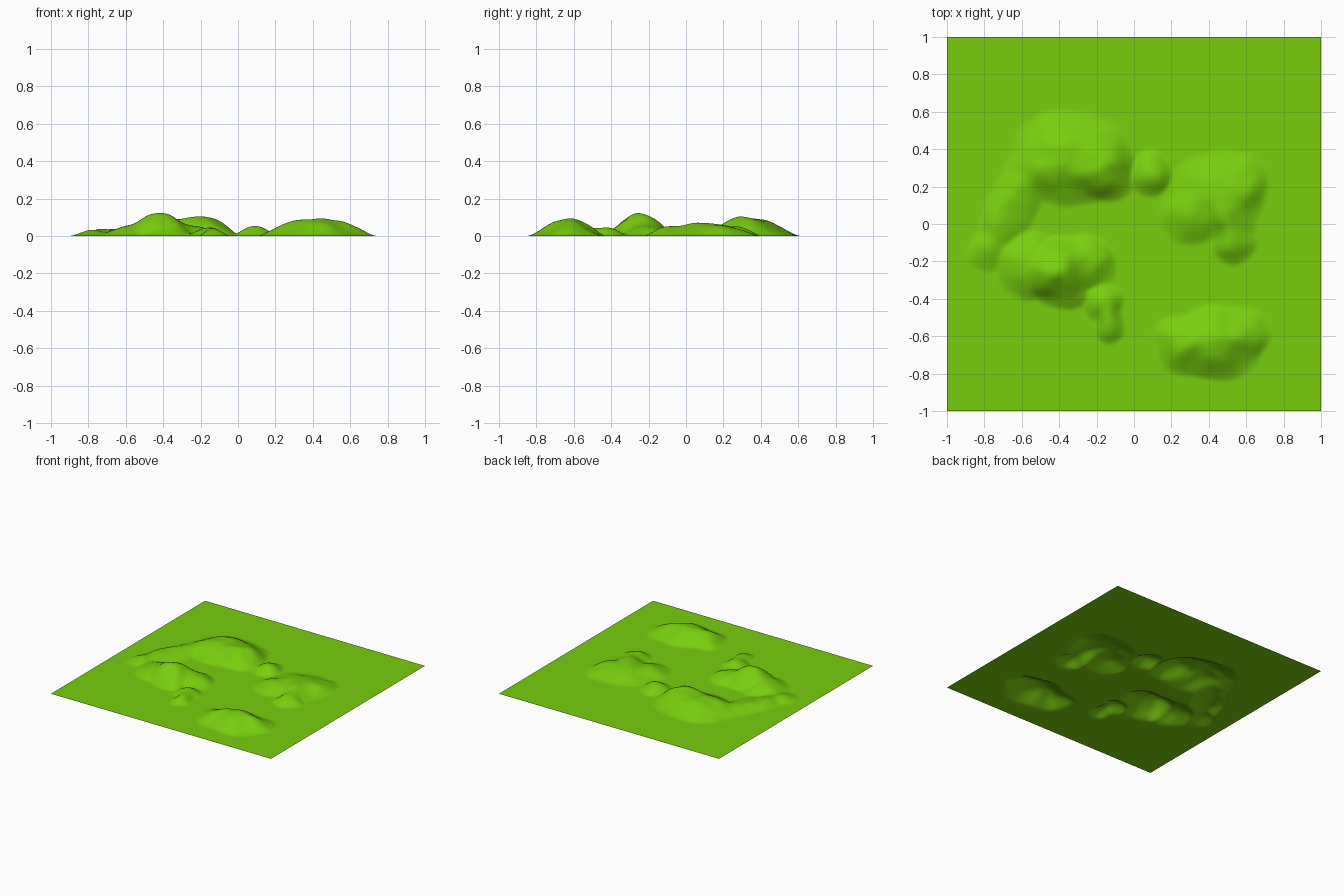
import bpy, bmesh, math
from mathutils import Vector, noise

# Hills: x, y, radius_x, radius_y, rotation (deg), height
HILLS = [
    # north-west massif
    (-0.34, 0.35, 0.33, 0.27, 0, 0.095), (-0.17, 0.30, 0.19, 0.19, 0, 0.095),
    (-0.50, 0.30, 0.18, 0.20, 0, 0.055),
    # low western arm
    (-0.62, 0.16, 0.13, 0.24, -20, 0.04), (-0.72, 0.00, 0.11, 0.22, -15, 0.036),
    (-0.78, -0.14, 0.11, 0.12, 0, 0.032),
    # south-west peak and its spurs
    (-0.41, -0.25, 0.20, 0.19, 0, 0.122), (-0.57, -0.22, 0.19, 0.20, 0, 0.06),
    (-0.27, -0.21, 0.18, 0.15, 0, 0.06), (-0.38, -0.36, 0.16, 0.12, 0, 0.045),
    # small southern knoll
    (-0.17, -0.42, 0.12, 0.13, 0, 0.045), (-0.13, -0.52, 0.09, 0.13, 0, 0.045),
    # small knoll between the two northern hills
    (0.09, 0.26, 0.12, 0.13, 0, 0.052),
    # eastern hill
    (0.45, 0.17, 0.29, 0.23, 0, 0.062), (0.60, 0.20, 0.13, 0.18, 0, 0.04),
    (0.50, 0.04, 0.17, 0.16, 0, 0.062), (0.30, 0.05, 0.15, 0.18, 0, 0.048),
    (0.53, -0.08, 0.12, 0.14, 0, 0.052),
    # south-east hill
    (0.41, -0.64, 0.31, 0.20, 0, 0.09), (0.55, -0.61, 0.19, 0.17, 15, 0.055),
    (0.27, -0.64, 0.17, 0.18, 0, 0.045),
]


def height(x, y):
    """Smoothly blended hills with slightly wandering outlines and ridges."""
    wx = x + 0.03 * noise.noise(Vector((x * 6, y * 6, 1.7)))
    wy = y + 0.03 * noise.noise(Vector((x * 6, y * 6, 8.3)))
    total = 0.0
    for cx, cy, rx, ry, rot, h in HILLS:
        a = math.radians(rot)
        dx, dy = wx - cx, wy - cy
        u = (dx * math.cos(a) + dy * math.sin(a)) / rx
        v = (dy * math.cos(a) - dx * math.sin(a)) / ry
        d = u * u + v * v
        if d < 1:
            total += (h * (1 - d) ** 1.6) ** 2.5
    z = total ** 0.4
    return z * (1 + 0.14 * noise.noise(Vector((x * 10, y * 10, 4.1))))


# Ground sheet displaced into hills
bm = bmesh.new()
bmesh.ops.create_grid(bm, x_segments=160, y_segments=160, size=1)
for v in bm.verts:
    v.co.z = height(v.co.x, v.co.y)
for f in bm.faces:
    f.smooth = True
mesh = bpy.data.meshes.new("hilly_ground")
bm.to_mesh(mesh)
bm.free()

# Grass green
grass = bpy.data.materials.new("grass_green")
grass.diffuse_color = (0.19, 0.62, 0.004, 1)
mesh.materials.append(grass)
bpy.context.collection.objects.link(bpy.data.objects.new("hilly_ground", mesh))
